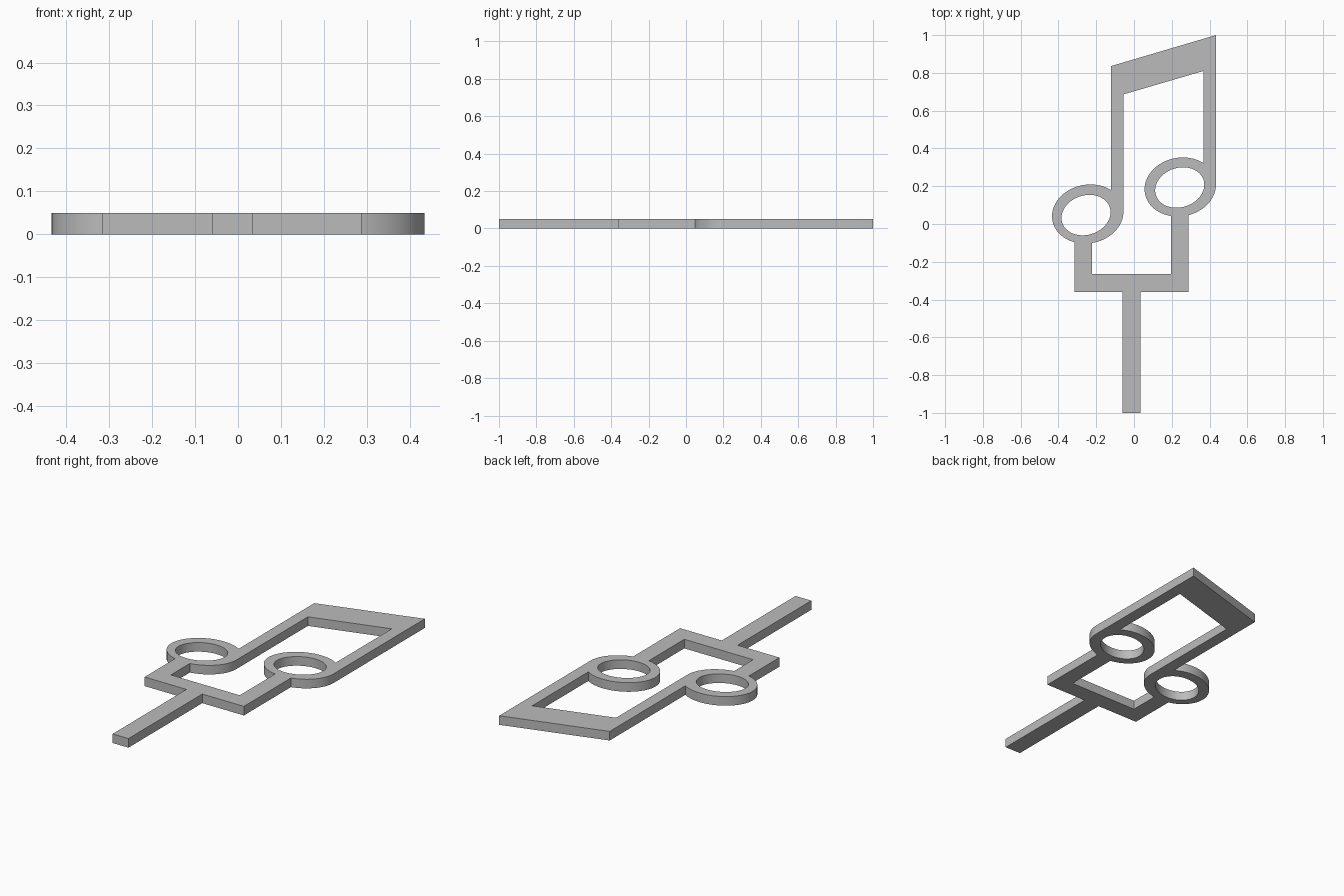
import bpy
import bmesh
from math import acos, cos, sin, pi, radians

if "Cube" in bpy.data.objects:
    bpy.data.objects.remove(bpy.data.objects["Cube"], do_unlink=True)

THICK = 0.05
LEFT, RIGHT = (-0.245, 0.053), (0.245, 0.196)   # note head centres
RING = (0.189, 0.012, 0.156)                    # half width, shear, half height
HOLE = (0.130, 0.015, 0.106)


def oval(centre, size, start, end, steps):
    """Points along a slanted oval between two angles."""
    half, shear, height = size
    angles = [start + (end - start) * i / steps for i in range(steps + 1)]
    return [(centre[0] + half * cos(a),
             centre[1] + shear * cos(a) + height * sin(a)) for a in angles]


def upper(centre, x):
    """Angle where the top of a note head crosses x."""
    return acos((x - centre[0]) / RING[0])


def lower(centre, x):
    return 2 * pi - upper(centre, x)


# Outer silhouette: stick, right head, beam, left head, bracket
outline = [(-0.061, -1), (0.035, -1), (0.035, -0.36), (0.288, -0.36)]
outline += oval(RIGHT, RING, lower(RIGHT, 0.288), 2 * pi, 20)
outline += [(0.434, 1), (-0.122, 0.836)]
outline += oval(LEFT, RING, upper(LEFT, -0.122), lower(LEFT, -0.315), 48)
outline += [(-0.315, -0.36), (-0.061, -0.36)]

# Window between the stems and the bracket
window = [(-0.222, -0.265), (0.196, -0.265)]
window += oval(RIGHT, RING, lower(RIGHT, 0.196), upper(RIGHT, 0.367), 48)
window += [(0.367, 0.81), (-0.056, 0.686)]
window += oval(LEFT, RING, 2 * pi, lower(LEFT, -0.222), 28)

# Openings in the note heads
holes = [oval((cx, cy), HOLE, 0, 2 * pi, 64)[:-1]
         for cx, cy in ((-0.254, 0.047), (0.242, 0.193))]

# Fill the flat shape and give it thickness
bm = bmesh.new()
for loop in [outline, window] + holes:
    verts = [bm.verts.new((x, y, 0)) for x, y in loop]
    for i, v in enumerate(verts):
        bm.edges.new((verts[i - 1], v))
bmesh.ops.triangle_fill(bm, edges=bm.edges[:], use_beauty=True, normal=(0, 0, 1))
extruded = bmesh.ops.extrude_face_region(bm, geom=bm.faces[:], use_keep_orig=True)
top = [g for g in extruded["geom"] if isinstance(g, bmesh.types.BMVert)]
bmesh.ops.translate(bm, verts=top, vec=(0, 0, THICK))
bmesh.ops.recalc_face_normals(bm, faces=bm.faces[:])

mesh = bpy.data.meshes.new("note_topper")
bm.to_mesh(mesh)
bm.free()
topper = bpy.data.objects.new("note_topper", mesh)
bpy.context.collection.objects.link(topper)

# Plain grey
grey = bpy.data.materials.new("plain_grey")
grey.use_nodes = True
colour = (0.5, 0.5, 0.5, 1)
grey.diffuse_color = colour
grey.node_tree.nodes["Principled BSDF"].inputs["Base Color"].default_value = colour
mesh.materials.append(grey)

# Smooth the curved walls, keep corners sharp
bpy.ops.object.select_all(action="DESELECT")
topper.select_set(True)
bpy.context.view_layer.objects.active = topper
bpy.ops.object.shade_smooth_by_angle(angle=radians(30))
